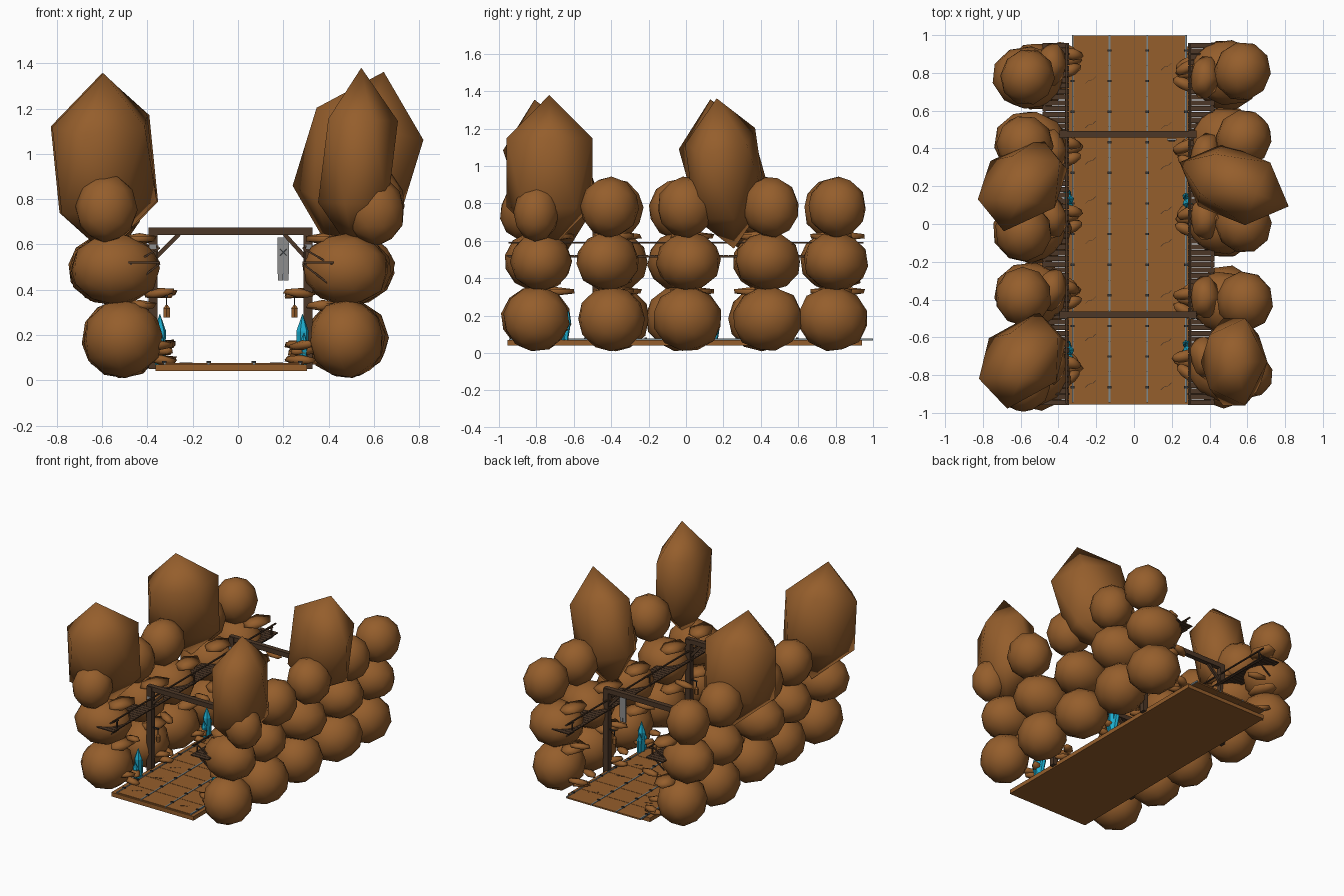
import bpy, bmesh, math, random
from mathutils import Matrix, Vector, Euler

if "Cube" in bpy.data.objects:
    bpy.data.objects.remove(bpy.data.objects["Cube"])

random.seed(4)


def material(name, rgb):
    m = bpy.data.materials.new(name)
    m.diffuse_color = (*rgb, 1)
    m.use_nodes = True
    m.node_tree.nodes["Principled BSDF"].inputs["Base Color"].default_value = m.diffuse_color
    return m


ROCK = material("brown_rock", (0.300, 0.112, 0.025))
WOOD = material("dark_wood", (0.072, 0.038, 0.020))
GREY = material("grey_board", (0.27, 0.27, 0.27))
IRON = material("dark_iron", (0.035, 0.038, 0.04))
STEEL = material("pale_steel", (0.2, 0.25, 0.27))
CYAN = material("cyan_crystal", (0.012, 0.42, 0.62))


def finish(name, bm, mat, smooth=False):
    me = bpy.data.meshes.new(name)
    bmesh.ops.recalc_face_normals(bm, faces=bm.faces)
    bm.to_mesh(me)
    bm.free()
    me.materials.append(mat)
    if smooth:
        me.polygons.foreach_set("use_smooth", [True] * len(me.polygons))
    ob = bpy.data.objects.new(name, me)
    bpy.context.collection.objects.link(ob)
    return ob


def place(loc, size, rot=(0, 0, 0)):
    e = Euler([math.radians(a) for a in rot])
    return Matrix.Translation(loc) @ e.to_matrix().to_4x4() @ Matrix.Diagonal((*size, 1))


def boxes(name, mat, items):
    """items: (centre, size, rotation in degrees)"""
    bm = bmesh.new()
    for it in items:
        bmesh.ops.create_cube(bm, size=1, matrix=place(*it))
    return finish(name, bm, mat)


def rock(name, loc, radii, rot=(0, 0, 0), sub=2):
    bm = bmesh.new()
    bmesh.ops.create_icosphere(bm, subdivisions=sub, radius=1, matrix=place(loc, radii, rot))
    return finish(name, bm, ROCK, True)


def bar(p, q, w):
    """box item running from p to q in the xz plane"""
    p, q = Vector(p), Vector(q)
    d = q - p
    return ((p + q) / 2, (d.length, w, w), (0, -math.degrees(math.atan2(d.z, d.x)), 0))


# Floor: slab, tiled planks, steel seams and iron clips
boxes("floor_slab", ROCK, [((-0.03, -0.007, 0.055), (0.67, 1.895, 0.03))])
seams = [-0.325, -0.13, 0.07, 0.275]
rows = 12
step = 1.945 / rows
tiles, clips = [], []
for r in range(rows):
    y = -0.945 + step * (r + 0.5)
    for a, b in zip(seams, seams[1:]):
        tiles.append((((a + b) / 2, y, 0.071), (b - a - 0.003, step - 0.003, 0.010)))
    for x in seams:
        clips.append(((x, y, 0.08), (0.02, 0.012, 0.008)))
boxes("floor_planks", ROCK, tiles)
boxes("floor_seams", STEEL, [((x, 0.027, 0.073), (0.009, 1.945, 0.012)) for x in seams])
boxes("floor_clips", IRON, clips)

# Short cracks in the planks
cracks = []
for i in range(8):
    for x in (-0.23, 0.17):
        y = -0.82 + i * 0.23 + random.uniform(-.05, .05)
        for k in (-1, 0, 1):
            cracks.append(((x + k * 0.02, y + k * 0.011, 0.0765), (0.022, 0.003, 0.002),
                           (0, 0, 10 + 35 * (k % 2))))
boxes("floor_cracks", WOOD, cracks)

# Two timber frames with corner braces
for n, y in (("front", -0.48), ("back", 0.475)):
    boxes(n + "_frame", WOOD, [
        ((-0.375, y, 0.36), (0.04, 0.04, 0.62)),
        ((0.31, y, 0.36), (0.04, 0.04, 0.62)),
        ((-0.033, y, 0.658), (0.725, 0.035, 0.035)),
        bar((-0.37, y, 0.535), (-0.26, y, 0.645), 0.018),
        bar((0.305, y, 0.535), (0.205, y, 0.645), 0.018)])
    boxes(n + "_frame_plates", GREY, [((x, y - 0.021, 0.59), (0.03, 0.005, 0.02))
                                      for x in (-0.375, 0.31)])

# Raised slatted walkways with a handrail, brackets below
for n, s, xi in (("left", -1, -0.345), ("right", 1, 0.285)):
    xm, xo = xi + s * 0.07, xi + s * 0.14
    items = [((xm, -0.945 + i * 0.0305, 0.52), (0.14, 0.027, 0.007)) for i in range(63)]
    items += [((x, 0, 0.514), (0.010, 1.9, 0.008)) for x in (xi + s * 0.012, xo - s * 0.012)]
    items += [((xi + s * 0.012, 0, 0.59), (0.01, 1.9, 0.008))]
    for y in (-0.9, -0.48, 0, 0.475, 0.9):
        items += [bar((xi, y, 0.515), (xi + s * 0.11, y, 0.43), 0.008),
                  bar((xi, y, 0.585), (xo - s * 0.03, y, 0.52), 0.008),
                  ((xi + s * 0.012, y, 0.555), (0.008, 0.008, 0.07))]
    boxes(n + "_walkway", WOOD, items)

# Hanging grey sign with a cross mark and split lower end
boxes("sign_board", GREY, [((0.2, 0.447, 0.55), (0.05, 0.012, 0.16)),
                           ((0.187, 0.447, 0.46), (0.022, 0.012, 0.04)),
                           ((0.212, 0.447, 0.455), (0.022, 0.012, 0.03))])
boxes("sign_cross", IRON, [((0.2, 0.440, 0.565), (0.042, 0.004, 0.006), (0, a, 0))
                           for a in (45, -45)])

# Lanterns hung from iron hooks on the posts
for x, px in ((-0.315, -0.36), (0.25, 0.295)):
    for y in (-0.48, 0.475):
        boxes("lantern_hook", IRON, [(((x + px) / 2, y, 0.372), (abs(px - x) + 0.01, 0.008, 0.008)),
                                     ((x, y, 0.35), (0.005, 0.005, 0.05))])
        bm = bmesh.new()
        bmesh.ops.create_cone(bm, cap_ends=True, segments=6, radius1=0.016, radius2=0.016,
                              depth=0.04, matrix=Matrix.Translation((x, y, 0.297)))
        bmesh.ops.create_cone(bm, cap_ends=True, segments=6, radius1=0.018, radius2=0.004,
                              depth=0.016, matrix=Matrix.Translation((x, y, 0.325)))
        finish("lantern", bm, ROCK)


# Crystal clusters: six-sided shafts with pointed tips
def crystal(bm, loc, r, h, rot):
    m = place(loc, (r, r, h), rot)
    rings = []
    for rad, z in ((0.75, 0), (1, 0.65)):
        rings.append([bm.verts.new(m @ Vector((rad * math.cos(k * math.pi / 3),
                                               rad * math.sin(k * math.pi / 3), z))) for k in range(6)])
    tip = bm.verts.new(m @ Vector((0, 0, 1)))
    bm.faces.new(rings[0])
    for k in range(6):
        j = (k + 1) % 6
        bm.faces.new((rings[0][k], rings[0][j], rings[1][j], rings[1][k]))
        bm.faces.new((rings[1][k], rings[1][j], tip))


for x, y in ((-0.345, 0.13), (0.285, 0.11), (-0.345, -0.67), (0.285, -0.67)):
    bm = bmesh.new()
    crystal(bm, (x, y, 0.07), 0.028, 0.225, (0, 0, 10))
    crystal(bm, (x, y + 0.025, 0.07), 0.02, 0.16, (-8, 0, 40))
    crystal(bm, (x, y - 0.025, 0.07), 0.02, 0.14, (8, 0, 20))
    finish("crystal_cluster", bm, CYAN)

# Boulder walls: five columns of three on each side
columns = {-1: (-0.81, -0.37, -0.03, 0.41, 0.79), 1: (-0.79, -0.41, 0.0, 0.45, 0.80)}
levels = {-1: ((-0.515, 0.183), (-0.55, 0.49), (-0.575, 0.77)),
          1: ((0.475, 0.183), (0.485, 0.49), (0.575, 0.78))}
radii = ((0.175, 0.188, 0.175), (0.198, 0.172, 0.160), (0.148, 0.155, 0.165))
for s, n in ((-1, "left"), (1, "right")):
    for c, y in enumerate(columns[s]):
        for lv, ((x, z), r) in enumerate(zip(levels[s], radii)):
            k = random.uniform(0.95, 1.03)
            yy = y + random.uniform(-.015, .015)
            if c == 0 and lv == 2:        # front top boulders sit proud of the crags
                x, yy, z, r = ((-0.58, -0.865, 0.76, (0.14, 0.13, 0.155)) if s < 0
                               else (0.61, -0.80, 0.75, (0.13, 0.12, 0.155)))
            rock(n + "_boulder", (x + random.uniform(-.012, .012), yy, z),
                 (r[0] * k, r[1] * k, r[2]),
                 (random.uniform(-14, 14), random.uniform(-8, 8), random.uniform(-25, 25)))

# Four tall crags on top of the walls
rock("right_front_crag", (0.53, -0.73, 0.965), (0.19, 0.27, 0.415), (0, 2, 0), 1)
rock("right_back_crag", (0.53, 0.21, 0.96), (0.30, 0.21, 0.42), (0, 17, -22), 1)
rock("left_front_crag", (-0.59, -0.72, 0.955), (0.29, 0.21, 0.41), (9, -9, 42), 1)
rock("left_back_crag", (-0.59, 0.21, 0.955), (0.29, 0.21, 0.41), (8, -8, 38), 1)

# Flat ledges and shards jutting from the walls into the passage
for s, n, x0, ys in ((-1, "left", -0.345, (-0.76, -0.36, 0.04, 0.4, 0.87)),
                     (1, "right", 0.285, (-0.73, -0.40, 0.03, 0.38, 0.8))):
    for y in ys:
        for dy, z, a in ((-0.06, 0.155, 28), (0.03, 0.385, -18), (0.05, 0.13, -35), (0, 0.09, 5)):
            rock(n + "_shard", (x0 + random.uniform(-.02, .01), y + dy, z),
                 (0.08, 0.036, 0.022), (0, random.uniform(-12, 12), -s * a + random.uniform(-10, 10)), 1)
        for z in (0.33, 0.625):
            rock(n + "_ledge", (x0 + s * 0.09, y * 0.97, z), (0.085, 0.13, 0.025),
                 (0, 0, random.uniform(-15, 15)), 1)
